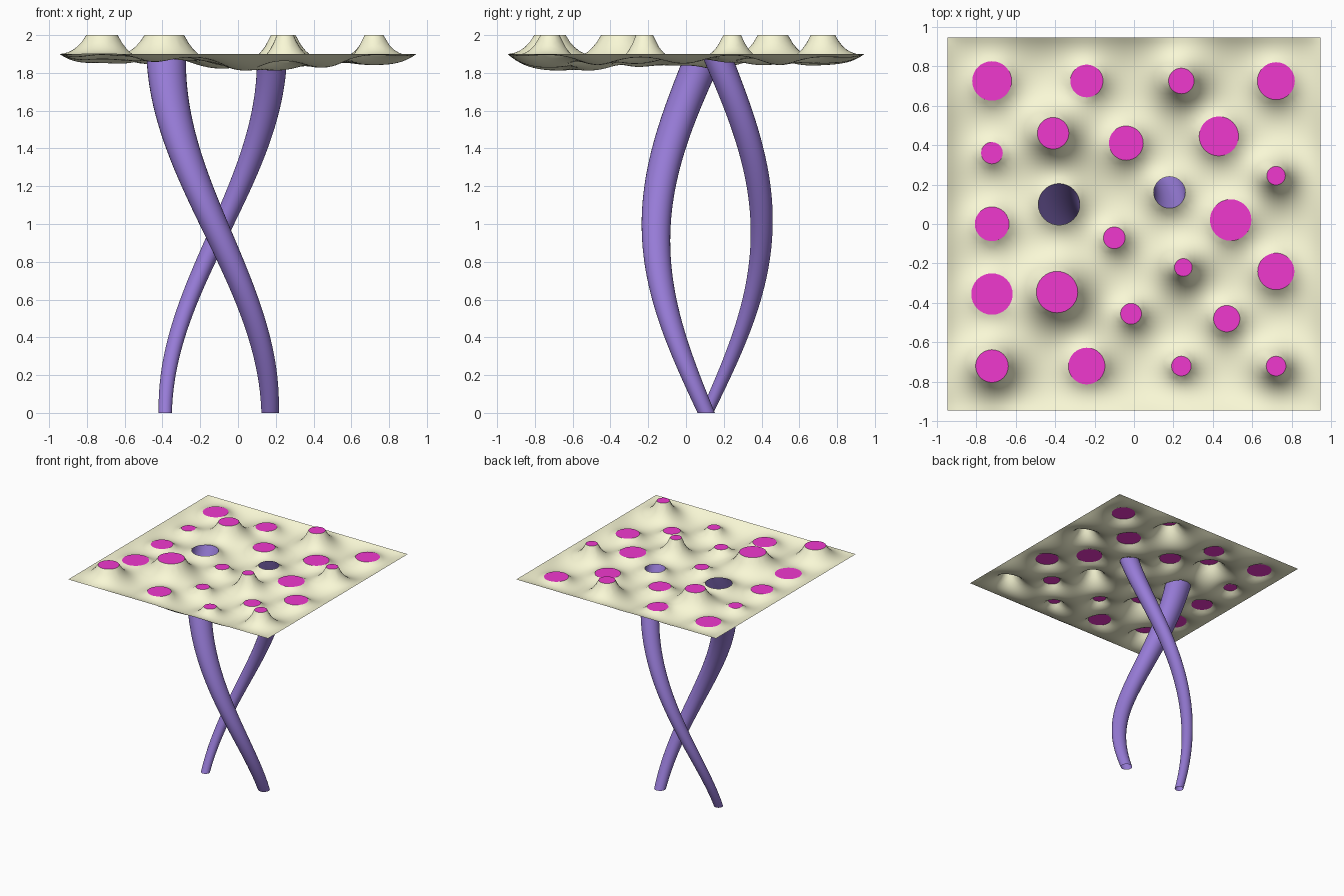
import bpy, math
from mathutils import Vector
from mathutils.geometry import delaunay_2d_cdt

if "Cube" in bpy.data.objects:
    bpy.data.objects.remove(bpy.data.objects["Cube"])

HALF, LEVEL, PEAK, LOWEST = 0.945, 1.9, 2.0, 1.812
CELLS, SIDES = 80, 32

# Flat discs: x, y, radius
LOW = [(-.72, .725, .1), (-.24, .725, .083), (.72, .725, .095), (-.72, .36, .055),
       (-.04, .41, .087), (.43, .445, .1), (-.72, 0, .087), (-.1, -.07, .055),
       (.49, .02, .105), (.72, -.24, .093), (-.72, -.355, .105), (-.015, -.455, .053),
       (.47, -.48, .067), (-.24, -.72, .093), (.24, -.72, .05)]
HIGH = [(.24, .725, .065), (-.41, .46, .08), (.72, .245, .047), (.25, -.22, .045),
        (-.39, -.345, .105), (-.72, -.72, .083), (.72, -.72, .05)]
# Openings where the twisted columns join the canopy
HOLES = [(-.38, .1, .105), (.18, .16, .08)]
ANCHORS = [(c, LEVEL) for c in LOW + HOLES] + [(c, PEAK) for c in HIGH]


def material(name, rgb):
    m = bpy.data.materials.new(name)
    m.diffuse_color = (*rgb, 1)
    m.use_nodes = True
    m.node_tree.nodes["Principled BSDF"].inputs["Base Color"].default_value = m.diffuse_color
    return m


def add_mesh(name, verts, faces, mat, smooth=True):
    me = bpy.data.meshes.new(name)
    me.from_pydata(verts, [], faces)
    me.materials.append(mat)
    for p in me.polygons:
        p.use_smooth = smooth
    me.update()
    ob = bpy.data.objects.new(name, me)
    bpy.context.collection.objects.link(ob)
    return ob


def circle(x, y, r):
    return [Vector((x + r * math.cos(2 * math.pi * i / SIDES),
                    y + r * math.sin(2 * math.pi * i / SIDES))) for i in range(SIDES)]


def dist(p, c):
    return math.hypot(p[0] - c[0], p[1] - c[1]) - c[2]


cream = material("cream", (.95, .94, .67))
pink = material("pink", (.87, .04, .62))
purple = material("purple", (.31, .2, .68))

# Canopy plan: a grid of points cut around every circle
step = 2 * HALF / CELLS
pts, edges = [], []
for i in range(CELLS + 1):
    for j in range(CELLS + 1):
        p = Vector((-HALF + i * step, -HALF + j * step))
        if all(dist(p, c) > step * .5 for c, _ in ANCHORS):
            pts.append(p)
for c, _ in ANCHORS:
    n = len(pts)
    pts += circle(*c)
    edges += [(n + i, n + (i + 1) % SIDES) for i in range(SIDES)]
out = delaunay_2d_cdt(pts, edges, [], 0, 1e-6)
plan, tris = out[0], []
for f in out[2]:
    mid = sum((plan[i] for i in f), Vector((0, 0))) / len(f)
    if all(dist(mid, c) > -c[2] * .01 for c, _ in ANCHORS):
        a, b, d = (plan[i] for i in f)
        area = (b - a).cross(d - a)
        if abs(area) > 1e-9:
            tris.append(tuple(f) if area > 0 else tuple(reversed(f)))

# Membrane: hang it between its rim and the circles, with a sagging load
links = [{} for _ in plan]
load = [0.0] * len(plan)
for t in tris:
    for k in range(3):
        c, a, b = t[k], t[(k + 1) % 3], t[(k + 2) % 3]
        u, v = plan[a] - plan[c], plan[b] - plan[c]
        area2 = abs(u.cross(v))
        w = .5 * u.dot(v) / area2
        links[a][b] = links[a].get(b, 0) + w
        links[b][a] = links[b].get(a, 0) + w
        load[c] += area2 / 6
fixed = {}
for i, p in enumerate(plan):
    if max(abs(p.x), abs(p.y)) > HALF - 1e-4:
        fixed[i] = LEVEL
    for c, z in ANCHORS:
        if dist(p, c) < 1e-3:
            fixed[i] = z
free = []
for i in range(len(plan)):
    if i not in fixed and links[i]:
        ws = [(j, max(w, 0)) for j, w in links[i].items()]
        total = sum(w for _, w in ws)
        if total > 1e-9:
            free.append((i, [(j, w / total) for j, w in ws], load[i] / total))


def relax(start, gravity):
    z = list(start)
    for _ in range(160):
        for i, ws, f in free:
            s = -gravity * f
            for j, w in ws:
                s += w * z[j]
            z[i] += 1.8 * (s - z[i])
    return z


taut = relax([fixed.get(i, LEVEL) for i in range(len(plan))], 0)
sag = relax([0.0] * len(plan), 1)
lo, hi = 0.0, 200.0
for _ in range(40):
    g = (lo + hi) / 2
    if min(t + g * s for t, s in zip(taut, sag)) > LOWEST:
        lo = g
    else:
        hi = g
height = [t + lo * s for t, s in zip(taut, sag)]
add_mesh("canopy", [(p.x, p.y, z) for p, z in zip(plan, height)], tris, cream)

# Pink discs closing the anchor circles
verts, faces = [], []
for c, z in [(c, LEVEL) for c in LOW] + [(c, PEAK) for c in HIGH]:
    faces.append(tuple(range(len(verts), len(verts) + SIDES)))
    verts += [(p.x, p.y, z) for p in circle(*c)]
add_mesh("discs", verts, faces, pink, False)


# Hollow tapering columns, each making half a turn around the other
def column(name, foot, top, bulge, rings=48):
    verts, faces = [], []
    for k in range(rings + 1):
        t = k / rings
        s = (1 - math.cos(math.pi * t)) / 2
        x = foot[0] + (top[0] - foot[0]) * s
        y = foot[1] + (top[1] - foot[1]) * t + bulge * math.sin(math.pi * t)
        r = foot[2] + (top[2] - foot[2]) * t
        verts += [(p.x, p.y, LEVEL * t) for p in circle(x, y, r)]
    for k in range(rings):
        for i in range(SIDES):
            a, b = k * SIDES + i, k * SIDES + (i + 1) % SIDES
            faces.append((a, b, b + SIDES, a + SIDES))
    return add_mesh(name, verts, faces, purple)


column("front_column", (.17, .107, .046), HOLES[0], -.262)
column("back_column", (-.385, .11, .035), HOLES[1], .265)
